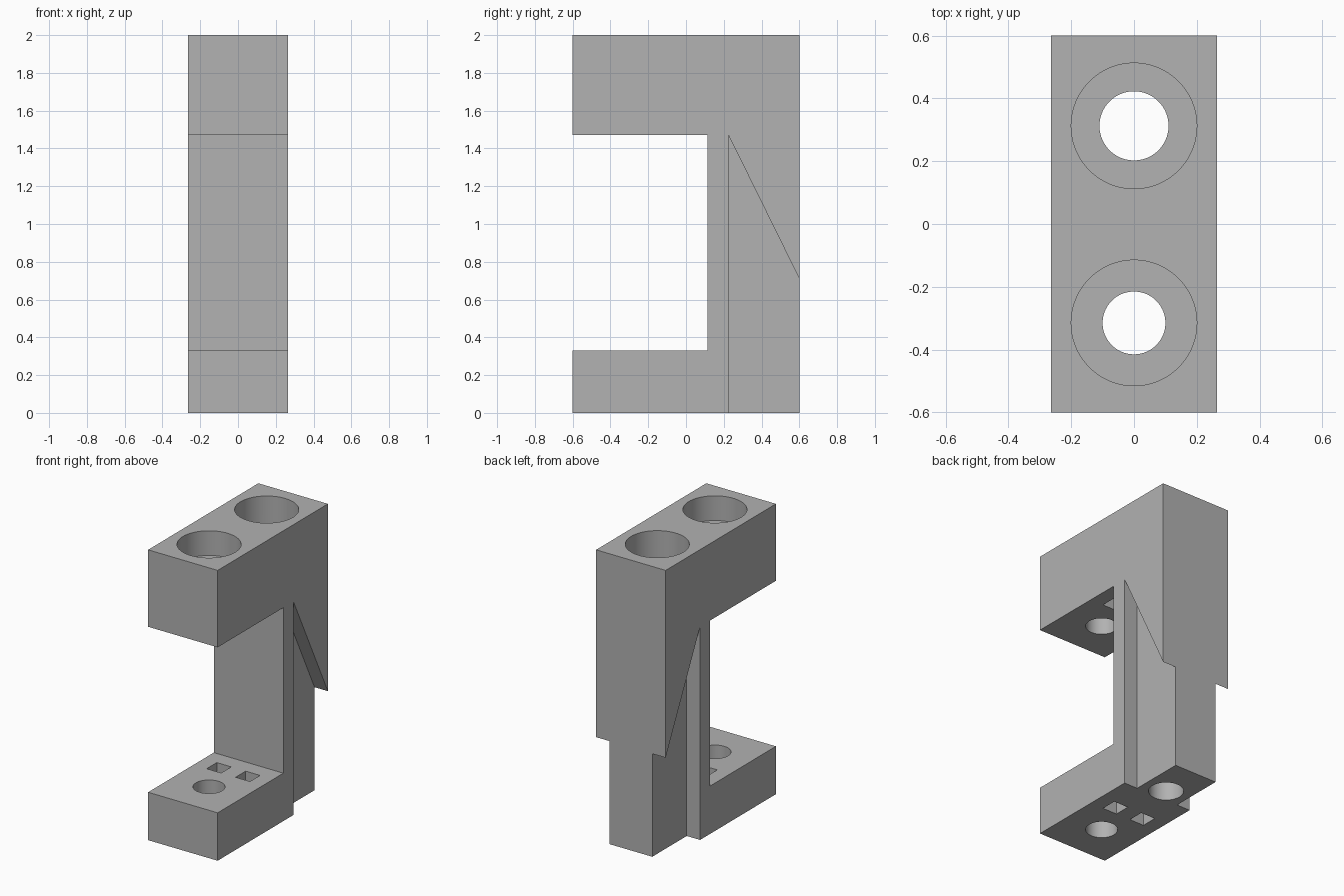
import bpy
import bmesh
import math

old = bpy.data.objects.get("Cube")
if old:
    bpy.data.objects.remove(old, do_unlink=True)

HALF_X = 0.265    # half width of the bracket
NECK_X = 0.163    # half width of the narrowed spine
GREY = (0.445, 0.445, 0.445, 1.0)

mat = bpy.data.materials.new("plain grey")
mat.use_nodes = True
mat.diffuse_color = GREY
mat.node_tree.nodes["Principled BSDF"].inputs["Base Color"].default_value = GREY


def extrude_profile(name, profile, x0, x1):
    """Solid made by sweeping a (y, z) outline along x."""
    bm = bmesh.new()
    face = bm.faces.new([bm.verts.new((x0, y, z)) for y, z in profile])
    swept = bmesh.ops.extrude_face_region(bm, geom=[face])["geom"]
    verts = [v for v in swept if isinstance(v, bmesh.types.BMVert)]
    bmesh.ops.translate(bm, verts=verts, vec=(x1 - x0, 0, 0))
    bmesh.ops.recalc_face_normals(bm, faces=bm.faces)
    mesh = bpy.data.meshes.new(name)
    bm.to_mesh(mesh)
    bm.free()
    obj = bpy.data.objects.new(name, mesh)
    bpy.context.collection.objects.link(obj)
    return obj


def box(name, x, y, size, z0, z1):
    h = size / 2
    outline = [(y - h, z0), (y + h, z0), (y + h, z1), (y - h, z1)]
    return extrude_profile(name, outline, x - h, x + h)


def cylinder(name, y, radius, z0, z1):
    bpy.ops.mesh.primitive_cylinder_add(
        vertices=96, radius=radius, depth=z1 - z0, location=(0, y, (z0 + z1) / 2))
    obj = bpy.context.object
    obj.name = name
    return obj


# C-shaped body
bracket = extrude_profile("bracket", [
    (-0.6, 0), (0.6, 0), (0.6, 2), (-0.6, 2),
    (-0.6, 1.47), (0.115, 1.47), (0.115, 0.33), (-0.6, 0.33)], -HALF_X, HALF_X)
bracket.data.materials.append(mat)

cutters = []

# Sloped side reliefs that narrow the back of the spine
# (the sloped line is carried past the back face)
relief = [(0.225, -0.1), (0.7, -0.1), (0.7, 0.507), (0.225, 1.47)]
for side in (-1, 1):
    cutters.append(extrude_profile("side_relief", relief, side * NECK_X, side * 0.4))

# Bolt holes with wide head recesses in the top
for y, radius, floor in ((-0.315, 0.1, 1.83), (0.3125, 0.11, 1.62)):
    cutters.append(cylinder("bolt_hole", y, radius, -0.1, 2.1))
    cutters.append(cylinder("head_recess", y, 0.2, floor, 2.1))

# Square sockets: through the lower arm, blind in the upper arm
for x in (-0.11, 0.11):
    cutters.append(box("lower_socket", x, -0.05, 0.11, -0.1, 0.5))
    cutters.append(box("upper_socket", x, -0.05, 0.11, 1.3, 1.8))

for cutter in cutters:
    mod = bracket.modifiers.new(cutter.name, 'BOOLEAN')
    mod.operation = 'DIFFERENCE'
    mod.solver = 'EXACT'
    mod.object = cutter
    cutter.hide_render = True

# Apply the cuts and drop the cutters
bpy.ops.object.select_all(action='DESELECT')
bpy.context.view_layer.objects.active = bracket
bracket.select_set(True)
for mod in list(bracket.modifiers):
    bpy.ops.object.modifier_apply(modifier=mod.name)
for cutter in cutters:
    bpy.data.objects.remove(cutter, do_unlink=True)

bracket.data.materials.clear()
bracket.data.materials.append(mat)
for poly in bracket.data.polygons:
    poly.material_index = 0
bpy.ops.object.shade_smooth_by_angle(angle=math.radians(30))
